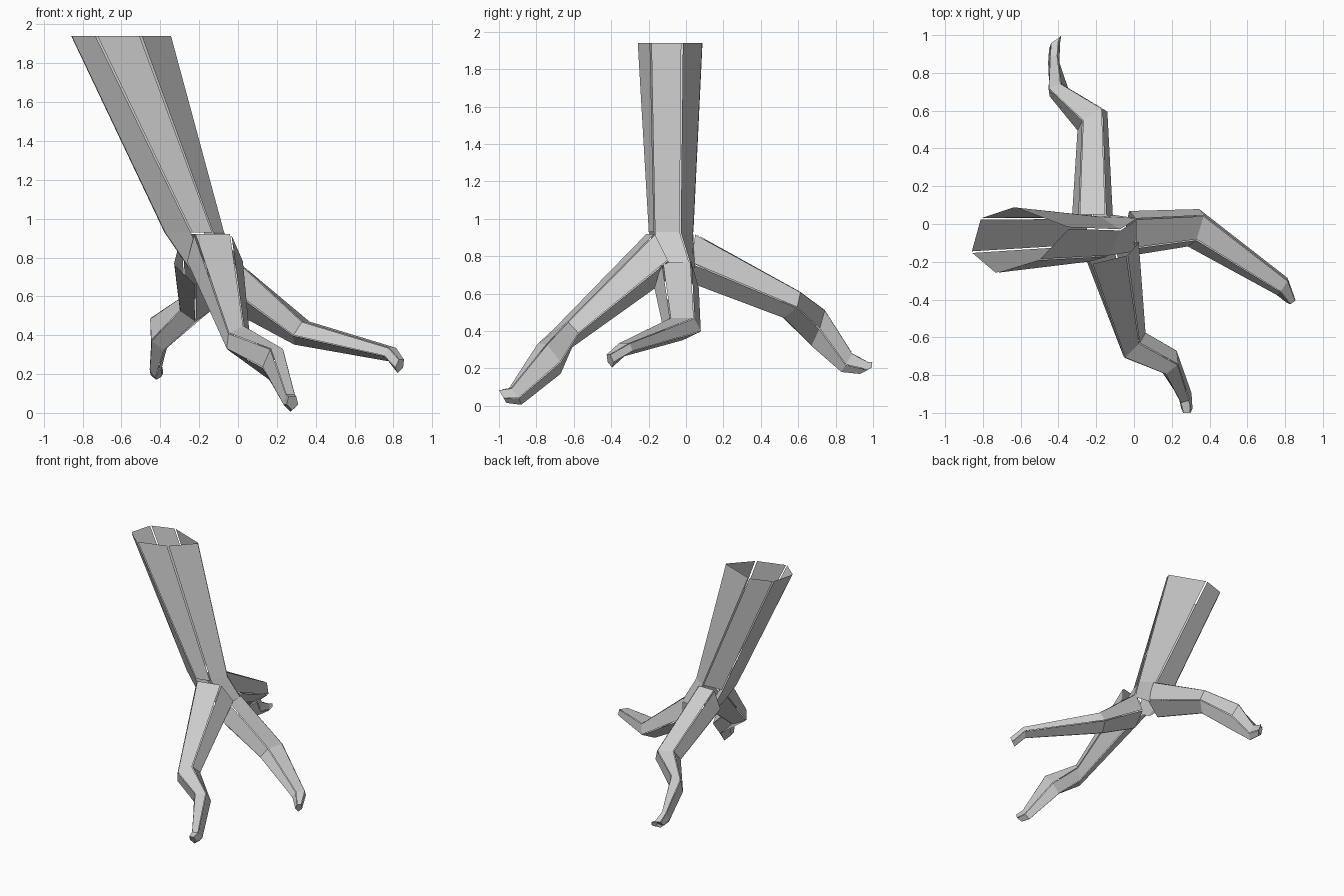
import bpy
from mathutils import Vector

if "Cube" in bpy.data.objects:
    bpy.data.objects.remove(bpy.data.objects["Cube"])

GAP = 0.03  # sideways shrink of each bark strip, leaves slits between strips


def loft_strips(name, rings, cap=False, skip=()):
    """Separate flat strips between matching rings, slightly narrowed."""
    verts, faces = [], []

    def add(pts):
        faces.append(list(range(len(verts), len(verts) + len(pts))))
        verts.extend(pts)

    n = len(rings[0])
    for r0, r1 in zip(rings, rings[1:]):
        centre = sum(r0 + r1, Vector()) / (2 * n)
        for i in range(n):
            if i in skip:
                continue
            j = (i + 1) % n
            q = [r0[i].lerp(r0[j], GAP), r0[j].lerp(r0[i], GAP),
                 r1[j].lerp(r1[i], GAP), r1[i].lerp(r1[j], GAP)]
            normal = (q[2] - q[0]).cross(q[3] - q[1])
            if normal.dot(sum(q, Vector()) / 4 - centre) < 0:
                q.reverse()
            add(q)
    if cap:
        add(rings[-1])
    mesh = bpy.data.meshes.new(name)
    mesh.from_pydata([tuple(v) for v in verts], [], faces)
    obj = bpy.data.objects.new(name, mesh)
    bpy.context.collection.objects.link(obj)
    return obj


def ring_at(z, points):
    return [Vector((x, y, z)) for x, y in points]


SECTION = [(-0.65, 1), (0.65, 1), (1, -0.2), (0, -1), (-1, -0.2)]


def root(name, stations):
    """Five-sided root; each station is centre, half width, half height."""
    rings = []
    for c, side, up in stations:
        c, side, up = Vector(c), Vector(side), Vector(up)
        rings.append([c + side * a + up * b for a, b in SECTION])
    return loft_strips(name, rings, cap=True)


# Leaning hollow trunk, open at the top
top = ring_at(1.94, [(-0.86, -0.15), (-0.73, -0.26), (-0.5, -0.19),
                     (-0.34, -0.02), (-0.63, 0.09), (-0.81, 0.03)])
base = ring_at(0.93, [(-0.38, -0.12), (-0.24, -0.2), (-0.13, -0.17),
                      (-0.07, -0.03), (-0.18, 0.04), (-0.35, 0.03)])
loft_strips("trunk", [top, base])

# Short flare joining trunk and roots, open where the front and back roots leave
flare = ring_at(0.74, [(-0.25, -0.12), (-0.15, -0.14), (0.0, -0.15),
                       (0.02, 0.03), (-0.12, 0.05), (-0.25, 0.03)])
loft_strips("trunk_flare", [base, flare], skip=(1, 4))

# Front root
root("front_root", [
    ((-0.12, -0.14, 0.80), (0.145, 0.035, 0), (-0.01, -0.05, 0.12)),
    ((0.00, -0.64, 0.37), (0.06, 0.06, 0.03), (-0.01, -0.03, 0.06)),
    ((0.18, -0.72, 0.25), (0.05, 0.04, 0), (0.02, -0.05, 0.08)),
    ((0.27, -0.91, 0.05), (0.035, 0.01, 0), (0, -0.03, 0.045)),
    ((0.28, -0.98, 0.05), (0.03, 0, 0), (0, -0.02, 0.035)),
])

# Right root
root("right_root", [
    ((-0.02, -0.05, 0.65), (0, 0.12, 0), (0.03, 0, 0.12)),
    ((0.32, -0.02, 0.41), (0.03, 0.1, 0), (0.03, 0, 0.06)),
    ((0.785, -0.33, 0.30), (0.03, 0.045, 0), (0.01, 0, 0.035)),
    ((0.832, -0.405, 0.24), (0.02, 0.015, 0), (0.01, -0.01, 0.035)),
])

# Back root, with a small hooked tip
root("back_root", [
    ((-0.22, 0.03, 0.79), (0.11, 0, 0), (0, 0.02, 0.13)),
    ((-0.22, 0.55, 0.54), (0.08, 0.05, 0), (0, 0.03, 0.07)),
    ((-0.40, 0.70, 0.41), (0.05, 0.02, 0.02), (-0.02, 0.03, 0.09)),
    ((-0.425, 0.86, 0.23), (0.03, 0, 0), (0, 0.03, 0.05)),
    ((-0.42, 0.95, 0.20), (0.03, 0.02, 0), (0, 0.02, 0.03)),
    ((-0.395, 0.97, 0.21), (0.01, 0.025, 0), (0, 0.01, 0.025)),
])
